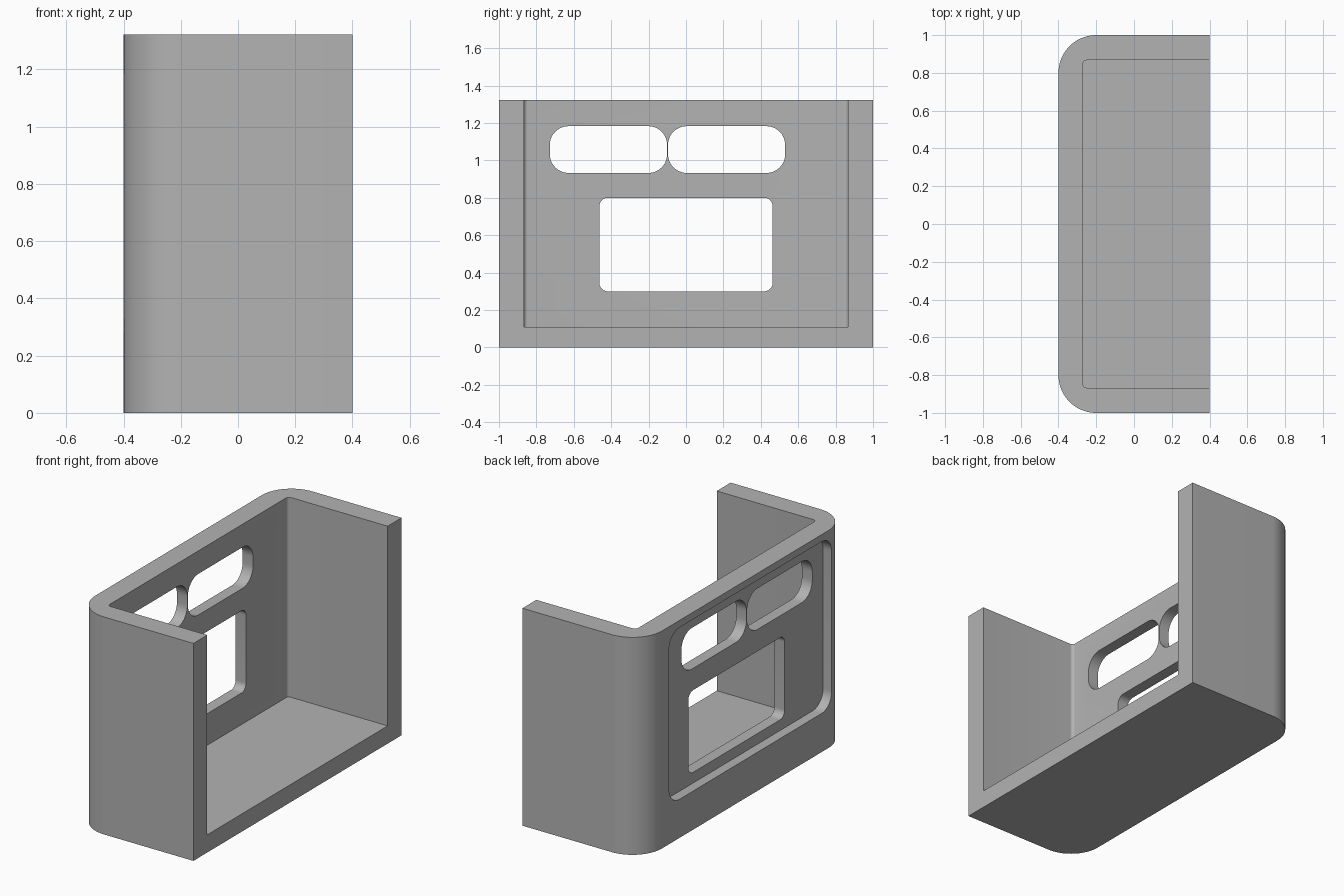
import bpy
import bmesh
from math import sin, cos, pi, radians
from mathutils import Vector

cube = bpy.data.objects.get("Cube")
if cube:
    bpy.data.objects.remove(cube, do_unlink=True)

grey = bpy.data.materials.new("plain grey")
grey.use_nodes = True
grey.diffuse_color = (0.45, 0.45, 0.45, 1)
grey.node_tree.nodes["Principled BSDF"].inputs["Base Color"].default_value = (0.45, 0.45, 0.45, 1)

HEIGHT = 1.323


def rounded_outline(u0, u1, v0, v1, radii, steps=12):
    """Counter-clockwise rectangle; radii run from the low-low corner."""
    corners = [(u0, v0, 1, 1), (u1, v0, -1, 1), (u1, v1, -1, -1), (u0, v1, 1, -1)]
    points = []
    for i, ((u, v, su, sv), r) in enumerate(zip(corners, radii)):
        if r == 0:
            points.append((u, v))
            continue
        for k in range(steps + 1):
            a = pi + (i + k / steps) * pi / 2
            points.append((u + su * r + r * cos(a), v + sv * r + r * sin(a)))
    return points


def prism(name, outline, start, end, axis):
    """Extrude an outline along z (outline in xy) or x (outline in yz)."""
    bm = bmesh.new()
    place = (lambda p, d: (p[0], p[1], d)) if axis == "z" else (lambda p, d: (d, p[0], p[1]))
    face = bm.faces.new([bm.verts.new(place(p, start)) for p in outline])
    grown = bmesh.ops.extrude_face_region(bm, geom=[face])
    shift = Vector(place((0, 0), end - start))
    bmesh.ops.translate(bm, vec=shift, verts=[g for g in grown["geom"] if isinstance(g, bmesh.types.BMVert)])
    bmesh.ops.recalc_face_normals(bm, faces=bm.faces)
    mesh = bpy.data.meshes.new(name)
    bm.to_mesh(mesh)
    bm.free()
    mesh.materials.append(grey)
    obj = bpy.data.objects.new(name, mesh)
    bpy.context.collection.objects.link(obj)
    return obj


# Outer block, rounded along its two closed corners
housing = prism("housing", rounded_outline(-0.4, 0.4, -1, 1, (0.2, 0, 0, 0.2), 20), 0, HEIGHT, "z")

# Hollow, open at the top and on one long side
cutters = [prism("hollow_cutter", rounded_outline(-0.27, 0.6, -0.867, 0.867, (0.02, 0, 0, 0.02), 6),
                 0.108, HEIGHT + 0.2, "z")]

# Shallow outer recess, two slots and a window through the long wall
openings = [
    ("recess_cutter", (-0.832, 0.735, 0.235, 1.28), 0.1, -0.34),
    ("slot_cutter_a", (-0.728, -0.101, 0.933, 1.183), 0.1, -0.1),
    ("slot_cutter_b", (-0.096, 0.53, 0.933, 1.183), 0.1, -0.1),
    ("window_cutter", (-0.463, 0.463, 0.3, 0.8), 0.045, -0.1),
]
for name, box, radius, depth in openings:
    cutters.append(prism(name, rounded_outline(*box, [radius] * 4), -0.6, depth, "x"))

# Cut the openings, then drop the helpers
bpy.ops.object.select_all(action="DESELECT")
housing.select_set(True)
bpy.context.view_layer.objects.active = housing
for cutter in cutters:
    cutter.hide_render = True
    cut = housing.modifiers.new(cutter.name, "BOOLEAN")
    cut.operation = "DIFFERENCE"
    cut.solver = "EXACT"
    cut.object = cutter
    bpy.ops.object.modifier_apply(modifier=cut.name)
    bpy.data.objects.remove(cutter, do_unlink=True)

bpy.ops.object.shade_smooth_by_angle(angle=radians(30))
